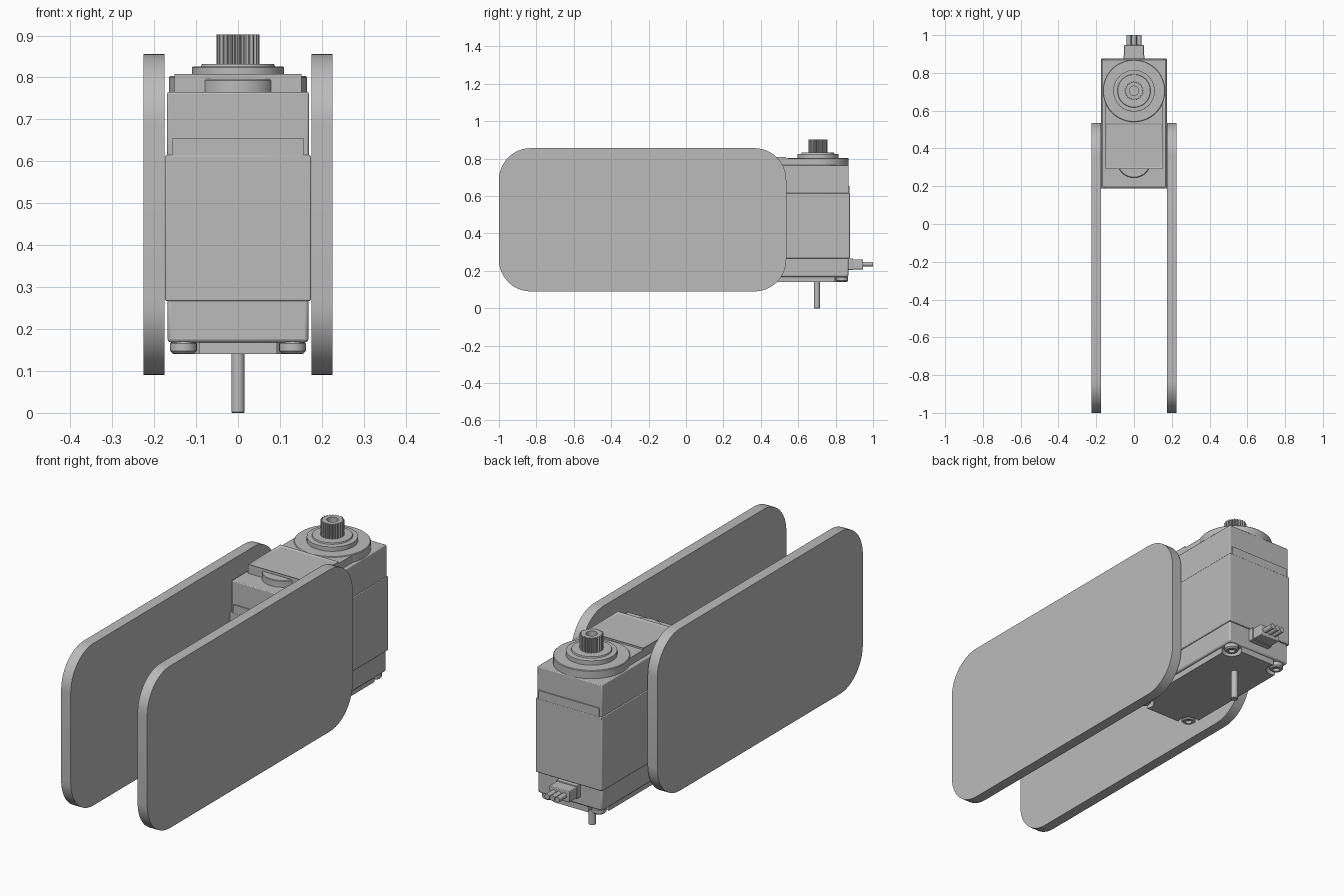
import bpy, bmesh, math
from mathutils import Matrix, Vector

cube = bpy.data.objects.get("Cube")
if cube:
    bpy.data.objects.remove(cube, do_unlink=True)

GREY = (0.5, 0.5, 0.5, 1)
mat = bpy.data.materials.new("light grey")
mat.use_nodes = True
mat.diffuse_color = GREY
mat.node_tree.nodes["Principled BSDF"].inputs["Base Color"].default_value = GREY

CY = 0.53      # middle of the motor case
SHAFT_Y = 0.705  # output shaft axis


def finish(name, bm, bevel=0.0):
    bmesh.ops.recalc_face_normals(bm, faces=bm.faces)
    mesh = bpy.data.meshes.new(name)
    bm.to_mesh(mesh)
    bm.free()
    mesh.materials.append(mat)
    ob = bpy.data.objects.new(name, mesh)
    bpy.context.collection.objects.link(ob)
    if bevel:
        mod = ob.modifiers.new("bevel", "BEVEL")
        mod.width = bevel
        mod.segments = 2
    bpy.ops.object.select_all(action="DESELECT")
    bpy.context.view_layer.objects.active = ob
    ob.select_set(True)
    bpy.ops.object.shade_smooth_by_angle(angle=math.radians(30))
    return ob


def prism(name, pts, z0, z1, bevel=0.0, turn=None):
    """Outline in x, y pulled up from z0 to z1."""
    bm = bmesh.new()
    low = [bm.verts.new((x, y, z0)) for x, y in pts]
    high = [bm.verts.new((x, y, z1)) for x, y in pts]
    bm.faces.new(low)
    bm.faces.new(high)
    n = len(pts)
    for i in range(n):
        j = (i + 1) % n
        bm.faces.new((low[i], low[j], high[j], high[i]))
    if turn:
        bm.transform(turn)
    return finish(name, bm, bevel)


def box(name, x, y0, y1, z0, z1, bevel=0.0):
    return prism(name, [(-x, y0), (x, y0), (x, y1), (-x, y1)], z0, z1, bevel)


def arc(cx, cy, r, a0, a1, n=12):
    return [(cx + r * math.cos(math.radians(a0 + (a1 - a0) * i / n)),
             cy + r * math.sin(math.radians(a0 + (a1 - a0) * i / n)))
            for i in range(n + 1)]


def lathe(name, profile, centre, turn=None, steps=40):
    """Spin an (r, z) profile about an upright axis."""
    bm = bmesh.new()
    vs = [bm.verts.new((r, 0, z)) for r, z in profile]
    es = [bm.edges.new(p) for p in zip(vs, vs[1:])]
    bmesh.ops.spin(bm, geom=vs + es, cent=(0, 0, 0), axis=(0, 0, 1),
                   angle=math.tau, steps=steps)
    bmesh.ops.remove_doubles(bm, verts=bm.verts, dist=1e-5)
    if turn:
        bm.transform(turn)
    bm.transform(Matrix.Translation(centre))
    return finish(name, bm)


# Rounded side plates
half_y, half_z, rad = 0.768, 0.383, 0.17
outline = []
for k, (sy, sz) in enumerate([(1, 1), (-1, 1), (-1, -1), (1, -1)]):
    outline += arc(sy * (half_y - rad), sz * (half_z - rad), rad,
                   90 * k, 90 * k + 90)
upright = Matrix(((0, 0, 1), (1, 0, 0), (0, 1, 0))).to_4x4()
for name, x in (("left_side_plate", 0.2), ("right_side_plate", -0.2)):
    place = Matrix.Translation((x, -0.232, 0.473)) @ upright
    prism(name, outline, -0.025, 0.025, turn=place)

# Motor case in three tiers with overlapping end tabs
box("middle_case", 0.174, 0.187, 0.876, 0.267, 0.615, 0.003)
box("upper_case", 0.169, 0.193, 0.870, 0.605, 0.765, 0.004)
box("lower_case", 0.168, 0.193, 0.868, 0.168, 0.275, 0.008)
box("front_tab", 0.158, 0.188, 0.21, 0.61, 0.655)
box("back_tab", 0.158, 0.85, 0.875, 0.61, 0.655)

# Bottom cover with scooped corners around the screws
scoop = arc(0.13, 0.305, 0.045, 303.75, 146.25, 10)
quarter = scoop + [(-x, y) for x, y in reversed(scoop)]
cover = quarter + [(-x, -y) for x, y in quarter]
prism("bottom_cover", [(x, y + CY) for x, y in cover], 0.140, 0.172)

# Socket screws under the corners
screw = [(0, 0.155), (0.015, 0.155), (0.015, 0.142), (0.026, 0.142),
         (0.032, 0.148), (0.032, 0.165), (0.027, 0.172)]
for side, sx in (("left", 1), ("right", -1)):
    for end, sy in (("back", 1), ("front", -1)):
        lathe(f"{end}_{side}_screw", screw,
              (sx * 0.13, CY + sy * 0.305, 0), steps=24)

# Lower shaft
lathe("lower_shaft", [(0, 0), (0.014, 0), (0.016, 0.002), (0.016, 0.15)],
      (0, 0.70, 0), steps=24)

# Gear cover: round boss, raised frame with sunken panel, front bulge
lathe("gear_boss", [(0.165, 0.76), (0.165, 0.800), (0.162, 0.803), (0, 0.803)],
      (0, SHAFT_Y, 0), steps=64)
box("gear_cover_neck", 0.152, 0.30, 0.70, 0.76, 0.800)
frame = box("gear_cover_frame", 0.152, 0.292, 0.535, 0.76, 0.808)
bm = bmesh.new()
bm.from_mesh(frame.data)
top = max(bm.faces, key=lambda f: f.calc_center_median().z)
bmesh.ops.inset_region(bm, faces=[top], thickness=0.014)
bmesh.ops.translate(bm, verts=top.verts, vec=Vector((0, 0, -0.005)))
bm.to_mesh(frame.data)
bm.free()
lathe("front_bulge", [(0.09, 0.76), (0.09, 0.793), (0.087, 0.796), (0, 0.796)],
      (0, 0.335, 0), steps=48)

# Stepped collar
lathe("output_collar", [(0.11, 0.80), (0.11, 0.824), (0.107, 0.826),
                        (0.088, 0.826), (0.086, 0.832), (0, 0.832)],
      (0, SHAFT_Y, 0), steps=48)

# Toothed hollow output spline
teeth, top_z, floor_z = 24, 0.902, 0.86
bm = bmesh.new()
rings = []
for kind, z in (("tooth", 0.83), ("tooth", top_z), ("bore", top_z), ("bore", floor_z)):
    ring = []
    for i in range(teeth * 4):
        a = math.tau * i / (teeth * 4)
        r = 0.025 if kind == "bore" else (0.051 if i % 4 < 2 else 0.044)
        ring.append(bm.verts.new((r * math.cos(a), SHAFT_Y + r * math.sin(a), z)))
    rings.append(ring)
for a, b in zip(rings, rings[1:]):
    for i in range(len(a)):
        j = (i + 1) % len(a)
        bm.faces.new((a[i], a[j], b[j], b[i]))
bm.faces.new(rings[-1])
finish("output_spline", bm)

# Rear cable connector with three leads
box("connector_base", 0.055, 0.86, 0.893, 0.205, 0.266, 0.002)
box("connector_block", 0.052, 0.88, 0.947, 0.208, 0.262, 0.003)
backward = Matrix.Rotation(math.radians(-90), 4, "X")
for name, x in (("left", 0.027), ("middle", 0), ("right", -0.027)):
    lathe(f"{name}_lead", [(0.0125, 0), (0.0125, 0.07), (0, 0.07)],
          (x, 0.93, 0.236), turn=backward, steps=16)
